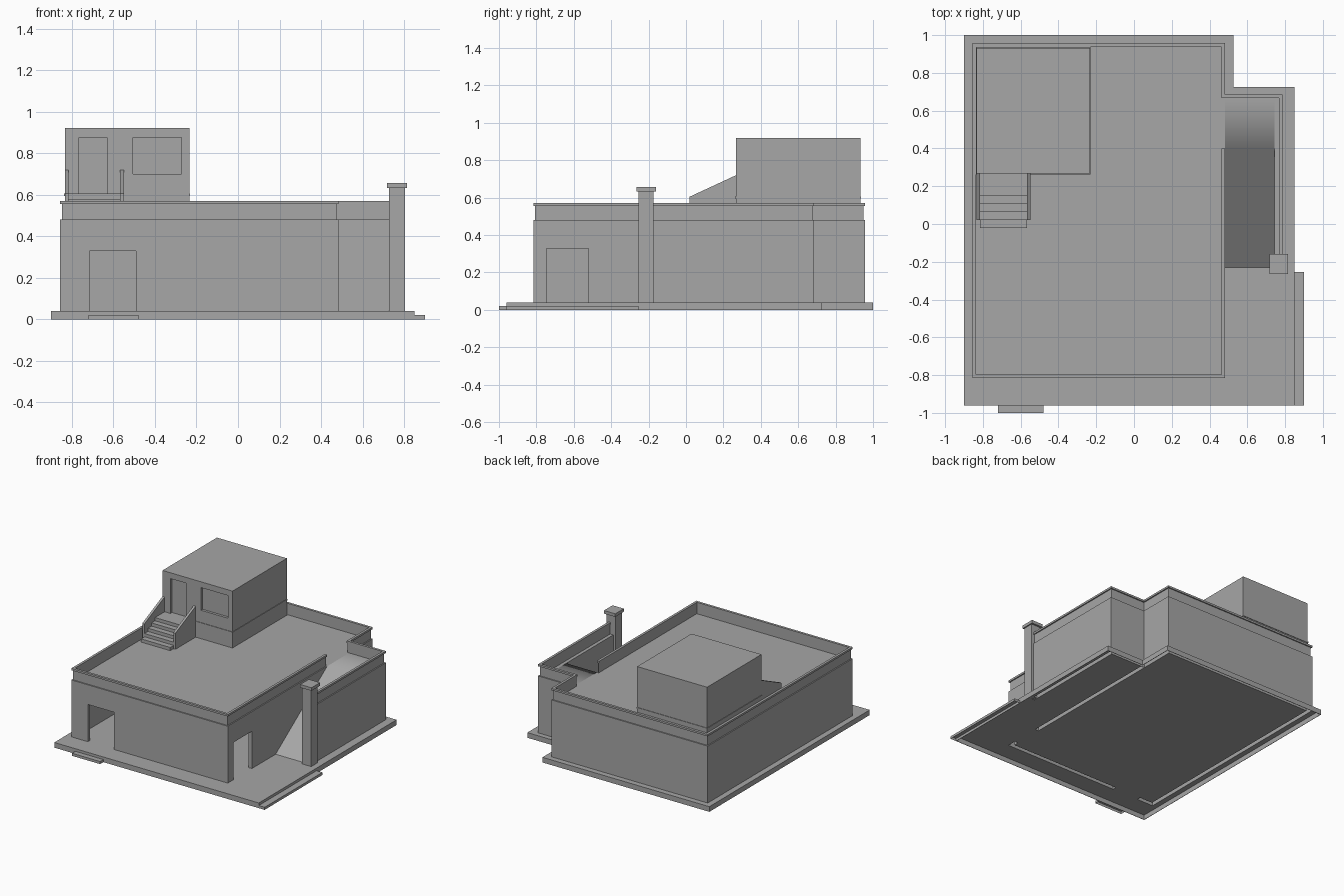
import bpy, bmesh
from mathutils import Vector

cube = bpy.data.objects.get("Cube")
if cube:
    bpy.data.objects.remove(cube, do_unlink=True)

GREY = (0.385, 0.385, 0.385, 1)
mat = bpy.data.materials.new("plain grey")
mat.use_nodes = True
mat.diffuse_color = GREY
mat.node_tree.nodes["Principled BSDF"].inputs["Base Color"].default_value = GREY


def finish(name, bm):
    mesh = bpy.data.meshes.new(name)
    bm.to_mesh(mesh)
    bm.free()
    mesh.materials.append(mat)
    ob = bpy.data.objects.new(name, mesh)
    bpy.context.collection.objects.link(ob)
    return ob


def prism(name, outline, lo, hi, axis="z"):
    """Extrude an outline: (x, y) along z, or (y, z) along x."""
    def ring(h):
        return [bm.verts.new((p[0], p[1], h) if axis == "z" else (h, p[0], p[1])) for p in outline]
    bm = bmesh.new()
    a, b = ring(lo), ring(hi)
    bm.faces.new(a)
    bm.faces.new(b)
    for i in range(len(a)):
        bm.faces.new((a[i - 1], a[i], b[i], b[i - 1]))
    bmesh.ops.recalc_face_normals(bm, faces=bm.faces[:])
    return finish(name, bm)


def box(name, x0, x1, y0, y1, z0, z1):
    return prism(name, [(x0, y0), (x1, y0), (x1, y1), (x0, y1)], z0, z1)


def offset(path, d):
    """Shift an open path to the right of its direction with mitred corners."""
    pts = [Vector(p) for p in path]
    dirs = [(b - a).normalized() for a, b in zip(pts, pts[1:])]
    norms = [Vector((t.y, -t.x)) for t in dirs]
    out = []
    for i, p in enumerate(pts):
        a, b = norms[max(i - 1, 0)], norms[min(i, len(norms) - 1)]
        out.append(p + (a if a == b else a + b) * d)
    return out


def strip(name, path, d0, d1, z0, z1):
    return prism(name, offset(path, d0) + offset(path, d1)[::-1], z0, z1)


def cut(ob, cutters, keep=False):
    for c in cutters:
        mod = ob.modifiers.new("cut", "BOOLEAN")
        mod.operation = "DIFFERENCE"
        mod.solver = "EXACT"
        mod.object = c
        bpy.context.view_layer.objects.active = ob
        bpy.ops.object.modifier_apply(modifier=mod.name)
        if not keep:
            bpy.data.objects.remove(c, do_unlink=True)


def open_bottom(ob):
    """Remove the lowest horizontal faces."""
    bm = bmesh.new()
    bm.from_mesh(ob.data)
    low = min(v.co.z for v in bm.verts) + 0.001
    bmesh.ops.delete(bm, geom=[f for f in bm.faces if all(v.co.z < low for v in f.verts)],
                     context="FACES")
    bm.to_mesh(ob.data)
    bm.free()


# Wall line: main block and the ramp annex, interior on the right
turns = [(0.483, -0.815), (-0.856, -0.815), (-0.856, 0.957), (0.483, 0.957),
         (0.483, 0.685), (0.787, 0.685), (0.787, -0.2)]
wall_path = [(0.483, 0.655)] + turns
parapet_path = [(0.483, 0.4)] + turns

# Hollow lower walls with two doorways
walls = strip("outer_walls", wall_path, 0, 0.03, 0.04, 0.48)
groove = strip("wall_groove_cutter", wall_path, 0, 0.03, 0.02, 0.06)
doorways = [box("front_doorway_cutter", -0.715, -0.49, -0.9, -0.7, -0.1, 0.328),
            box("side_doorway_cutter", 0.4, 0.6, -0.745, -0.52, -0.1, 0.328)]
cut(walls, doorways, keep=True)
cut(groove, doorways)
open_bottom(walls)

# Ground slab: a thin shell, hollow below and open under the walls
slab_path = [(0, -0.96), (-0.9, -0.96), (-0.9, 1), (0.528, 1), (0.528, 0.725),
             (0.85, 0.725), (0.85, -0.96), (0.2, -0.96)]
slab = prism("ground_slab", slab_path, 0, 0.04)
hollow = prism("slab_hollow_cutter", offset(slab_path, 0.003), -0.05, 0.037)
cut(slab, [hollow, groove])
open_bottom(box("front_step", -0.72, -0.48, -1, -0.96, 0, 0.02))
open_bottom(box("side_step", 0.85, 0.9, -0.96, -0.253, 0, 0.02))

# Roof deck and parapet
box("roof_deck", -0.826, 0.453, -0.785, 0.927, 0.47, 0.48)
strip("parapet", parapet_path, 0.009, 0.016, 0.48, 0.555)
strip("parapet_cap", parapet_path, 0, 0.019, 0.555, 0.57)

# Ramp and landing, smooth across the bend, with the annex wall beside it
bm = bmesh.new()
rows = [[bm.verts.new((x, y, z)) for x in (0.483, 0.745)]
        for y, z in ((-0.23, 0.04), (0.4, 0.48), (0.655, 0.48))]
for a, b in zip(rows, rows[1:]):
    bm.faces.new((a[0], a[1], b[1], b[0])).smooth = True
ramp = finish("ramp", bm)
ramp.modifiers.new("weighted_normals", "WEIGHTED_NORMAL").weight = 100
box("annex_inner_wall", 0.745, 0.757, -0.2, 0.655, 0.04, 0.48)

# Gate pillar
box("pillar", 0.728, 0.805, -0.255, -0.175, 0.04, 0.632)
box("pillar_cap", 0.718, 0.814, -0.265, -0.16, 0.632, 0.656)

# Rooftop room with recessed door and window
room = box("rooftop_room", -0.833, -0.234, 0.267, 0.932, 0.48, 0.92)
cut(room, [box("room_door_cutter", -0.765, -0.63, 0.2, 0.287, 0.605, 0.875),
           box("room_window_cutter", -0.505, -0.273, 0.2, 0.287, 0.70, 0.875)])
box("room_band", -0.837, -0.23, 0.263, 0.936, 0.595, 0.605)

# Stair up to the room
profile = [(0.268, 0.48), (-0.02, 0.48)]
front = -0.02
for i in range(5):
    height = 0.48 + 0.025 * (i + 1)
    profile += [(front, height)]
    front = -0.02 + 0.0425 * (i + 1) if i < 4 else 0.268
    profile += [(front, height)]
prism("stair", profile, -0.815, -0.566, axis="x")
for side, x in (("right", -0.833), ("left", -0.567)):
    prism(side + "_stair_wall", [(0.02, 0.48), (0.268, 0.48), (0.268, 0.72), (0.02, 0.605)],
          x, x + 0.018, axis="x")
